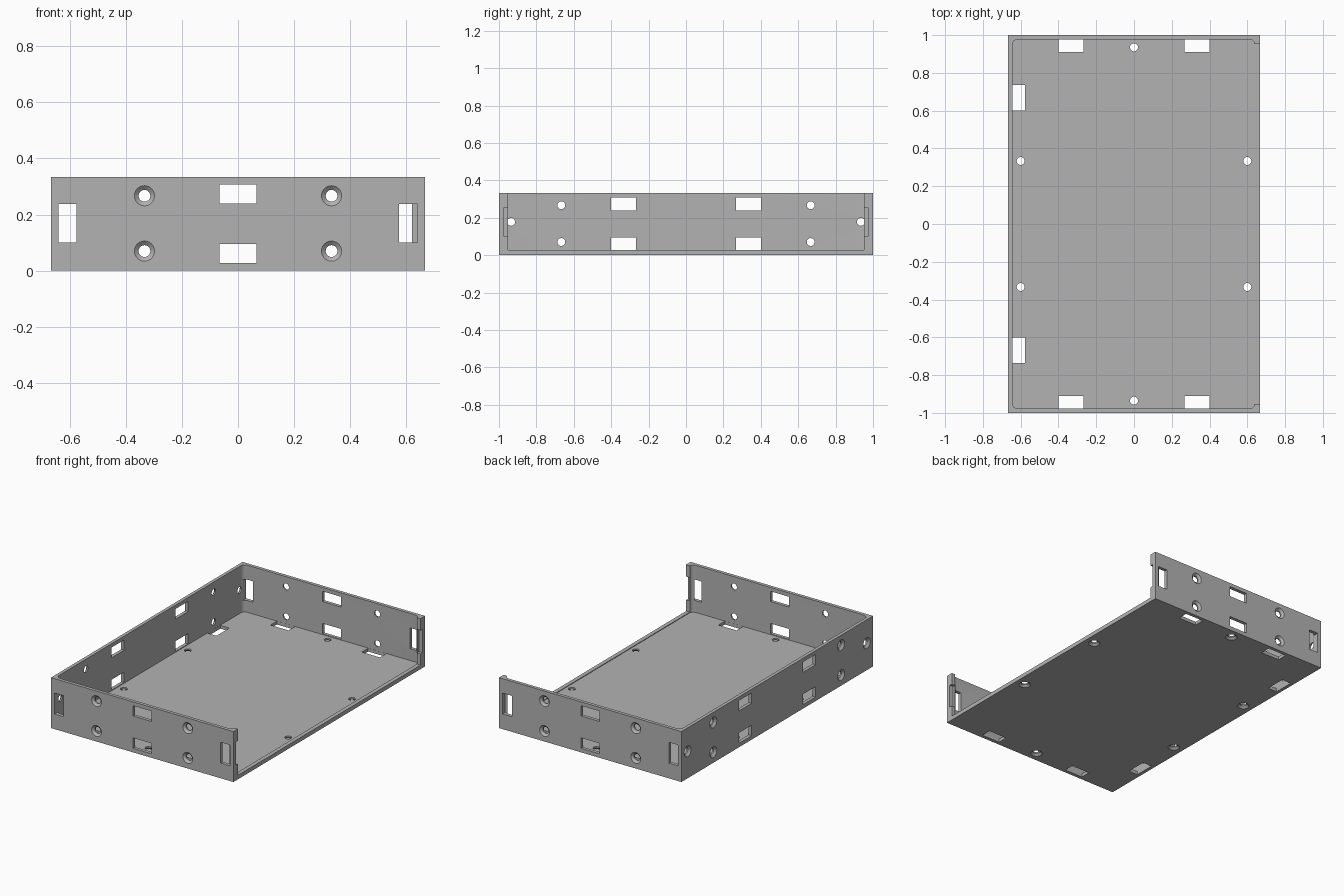
import bpy, bmesh, math
from mathutils import Matrix, Vector

if "Cube" in bpy.data.objects:
    bpy.data.objects.remove(bpy.data.objects["Cube"])

L, W, H, T = 2 / 3, 1.0, 1 / 3, 0.0222   # half width, half depth, height, wall

grey = bpy.data.materials.new("matte_grey")
grey.use_nodes = True
colour = (0.45, 0.45, 0.45, 1)
grey.diffuse_color = colour
grey.node_tree.nodes["Principled BSDF"].inputs["Base Color"].default_value = colour


def add_box(bm, x, y, z):
    """Box spanning the three given ranges."""
    size = [max(r) - min(r) for r in (x, y, z)]
    mid = [sum(r) / 2 for r in (x, y, z)]
    m = Matrix.Translation(mid) @ Matrix.Diagonal((*size, 1))
    return bmesh.ops.create_cube(bm, size=1, matrix=m)["verts"]


def add_screw_hole(bm, point, inward, sides=24):
    """Countersunk hole starting on an outer face and running inward."""
    m = Matrix.Translation(point) @ Vector(inward).to_track_quat('Z', 'Y').to_matrix().to_4x4()
    rings = []
    for r, d in ((0.036, -0.02), (0.036, 0), (0.021, 0.013), (0.021, 0.05)):
        rings.append([bm.verts.new(m @ Vector((r * math.cos(a), r * math.sin(a), d)))
                      for a in (math.tau * i / sides for i in range(sides))])
    for a, b in zip(rings, rings[1:]):
        for i in range(sides):
            j = (i + 1) % sides
            bm.faces.new((a[i], a[j], b[j], b[i]))
    bm.faces.new(rings[0])
    bm.faces.new(rings[-1])


def to_object(bm, name):
    bmesh.ops.recalc_face_normals(bm, faces=bm.faces[:])
    mesh = bpy.data.meshes.new(name)
    bm.to_mesh(mesh)
    bm.free()
    mesh.materials.append(grey)
    ob = bpy.data.objects.new(name, mesh)
    bpy.context.collection.objects.link(ob)
    return ob


def cut(target, bm, name):
    """Subtract a cutter mesh from the target, then drop the cutter."""
    cutter = to_object(bm, name)
    cutter.hide_render = True
    mod = target.modifiers.new(name, 'BOOLEAN')
    mod.operation, mod.solver, mod.object = 'DIFFERENCE', 'EXACT', cutter
    bpy.context.view_layer.objects.active = target
    bpy.ops.object.modifier_apply(modifier=name)
    bpy.data.objects.remove(cutter)


# Outer block
bm = bmesh.new()
add_box(bm, (-L, L), (-W, W), (0, H))
tray = to_object(bm, "open_tray")

# Cavity with rounded upright corners
bm = bmesh.new()
add_box(bm, (T - L, 0.64), (T - W, W - T), (T, 0.5))
upright = [e for e in bm.edges if abs(e.verts[0].co.z - e.verts[1].co.z) > 0.1]
bmesh.ops.bevel(bm, geom=upright, offset=0.03, segments=6, profile=0.5, affect='EDGES')
cut(tray, bm, "cavity")

# Open side, leaving a slim lip, and the notch in the lip
bm = bmesh.new()
add_box(bm, (0.62, 0.8), (-0.953, 0.953), (0.0267, 0.5))
cut(tray, bm, "open_side")
bm = bmesh.new()
add_box(bm, (0.64, 0.8), (-0.974, 0.974), (0.1, 0.255))
cut(tray, bm, "lip_notch")

# Screw holes in the walls and floor
bm = bmesh.new()
for s in (-1, 1):
    for z in (0.07, 0.267):
        for x in (-L / 2, L / 2):
            add_screw_hole(bm, (x, s * W, z), (0, -s, 0))
        add_screw_hole(bm, (-L, s * L, z), (1, 0, 0))
    add_screw_hole(bm, (-L, s * 0.935, 0.178), (1, 0, 0))
    add_screw_hole(bm, (0, s * 0.935, 0), (0, 0, 1))
    for x in (-0.6, 0.6):
        add_screw_hole(bm, (x, s / 3, 0), (0, 0, 1))
cut(tray, bm, "screw_holes")

# Rectangular slots
bm = bmesh.new()
for s in (-1, 1):
    for z in ((0.0267, 0.0955), (0.24, 0.308)):
        add_box(bm, (-L / 10, L / 10), (s * 0.96, s * 1.05), z)
        add_box(bm, (-0.72, -0.63), (s * 0.267, s * 0.4), z)
    # End slots of the front and back walls
    add_box(bm, (-0.64, -0.575), (s * 0.93, s * 1.05), (0.1, 0.238))
    add_box(bm, (0.573, 0.64), (s * 0.976, s * 1.05), (0.1, 0.238))
    # Floor slots
    for x in (-1, 1):
        add_box(bm, (x * 0.267, x * 0.4), (s * 0.91, s * 0.977), (-0.05, 0.04))
    add_box(bm, (-0.644, -0.577), (s * 0.6, s * 0.735), (-0.05, 0.04))
cut(tray, bm, "slots")

# Smooth the round parts, keep the edges crisp
bpy.ops.object.select_all(action='DESELECT')
tray.select_set(True)
bpy.context.view_layer.objects.active = tray
bpy.ops.object.shade_smooth_by_angle(angle=math.radians(25))
